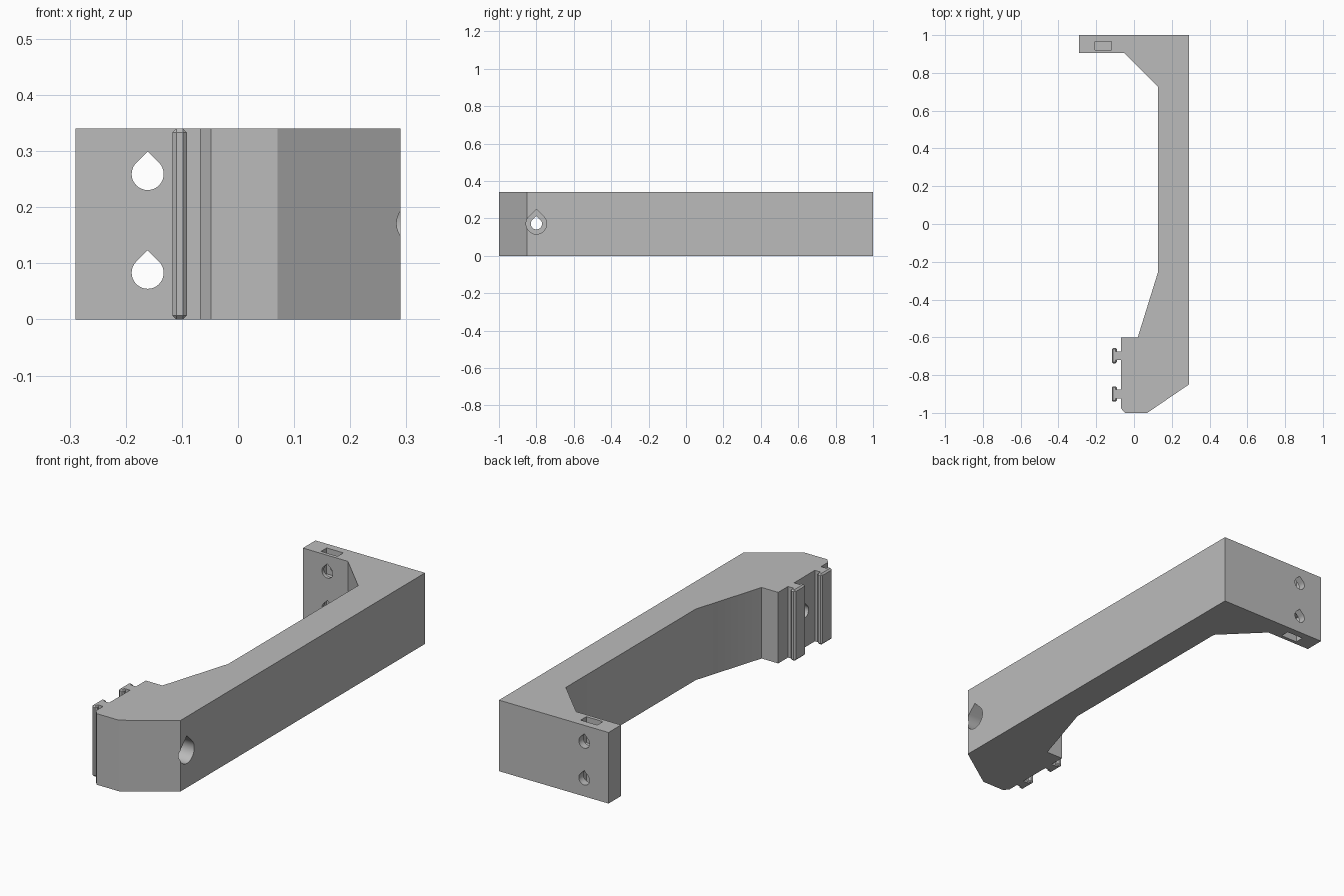
import bpy, bmesh, math
from mathutils import Matrix, Vector

cube = bpy.data.objects.get("Cube")
if cube:
    bpy.data.objects.remove(cube, do_unlink=True)

HEIGHT = 0.34

grey = bpy.data.materials.new("plain grey")
grey.use_nodes = True
colour = (0.5, 0.5, 0.5, 1)
grey.diffuse_color = colour
grey.node_tree.nodes["Principled BSDF"].inputs["Base Color"].default_value = colour


def add_object(name, bm):
    bmesh.ops.recalc_face_normals(bm, faces=bm.faces)
    mesh = bpy.data.meshes.new(name)
    bm.to_mesh(mesh)
    bm.free()
    mesh.materials.append(grey)
    obj = bpy.data.objects.new(name, mesh)
    bpy.context.collection.objects.link(obj)
    return obj


def prism(name, points, direction):
    """Extrude a closed 3D outline along a vector."""
    bm = bmesh.new()
    face = bm.faces.new([bm.verts.new(p) for p in points])
    new = bmesh.ops.extrude_face_region(bm, geom=[face])["geom"]
    bmesh.ops.translate(bm, vec=Vector(direction),
                        verts=[v for v in new if isinstance(v, bmesh.types.BMVert)])
    return add_object(name, bm)


def box(name, x, y, z, bevel=0):
    bm = bmesh.new()
    size = [b - a for a, b in (x, y, z)]
    mid = [(a + b) / 2 for a, b in (x, y, z)]
    bmesh.ops.create_cube(bm, size=1, matrix=Matrix.Translation(mid) @ Matrix.Diagonal((*size, 1)))
    if bevel:
        bmesh.ops.bevel(bm, geom=bm.edges[:], offset=bevel, segments=1, affect='EDGES')
    return add_object(name, bm)


def teardrop(radius, steps=36):
    """Circle whose upper quarter rises to a 45 degree point."""
    arc = [math.radians(135 + 270 * i / steps) for i in range(steps + 1)]
    return [(radius * math.cos(a), radius * math.sin(a)) for a in arc] + [(0, radius * math.sqrt(2))]


def cut(target, cutter):
    cutter.hide_render = True
    mod = target.modifiers.new("cut", 'BOOLEAN')
    mod.operation = 'DIFFERENCE'
    mod.solver = 'EXACT'
    mod.object = cutter
    bpy.context.view_layer.objects.active = target
    bpy.ops.object.modifier_apply(modifier=mod.name)
    bpy.data.objects.remove(cutter, do_unlink=True)


# Bracket body: flange, long arm and thick foot in one outline
outline = [(-0.29, 1), (-0.29, 0.905), (-0.052, 0.905), (0.127, 0.727),
           (0.127, -0.255), (0.02, -0.6), (-0.068, -0.6), (-0.068, -0.977),
           (-0.048, -1), (0.07, -1), (0.29, -0.85), (0.29, 1)]
body = prism("bracket_body", [(x, y, 0) for x, y in outline], (0, 0, HEIGHT))

# Flange screw holes, each with a nut pocket open to the nearest end
for hole_z, pocket in ((0.083, (-0.05, 0.126)), (0.259, (0.216, 0.4))):
    cut(body, prism("flange_hole", [(-0.161 + u, 0.85, hole_z + v) for u, v in teardrop(0.0285)],
                    (0, 0.2, 0)))
    cut(body, box("nut_pocket", (-0.206, -0.118), (0.922, 0.965), pocket))

# Foot screw hole with a wide bore for the screw head
for radius, start in ((0.03, -0.2), (0.055, 0.06)):
    cut(body, prism("foot_hole", [(start, -0.8 + u, 0.171 + v) for u, v in teardrop(radius)],
                    (0.4 - start, 0, 0)))

# T-shaped rails on the foot
for label, y in (("front", -0.9), ("back", -0.697)):
    box(label + "_rail_stem", (-0.1, -0.06), (y - 0.023, y + 0.023), (0, HEIGHT))
    box(label + "_rail_head", (-0.117, -0.091), (y - 0.041, y + 0.041), (0, HEIGHT), 0.007)

# Crisp edges, smooth bores
bpy.ops.object.select_all(action='DESELECT')
body.select_set(True)
bpy.context.view_layer.objects.active = body
bpy.ops.object.shade_smooth_by_angle(angle=math.radians(20))
